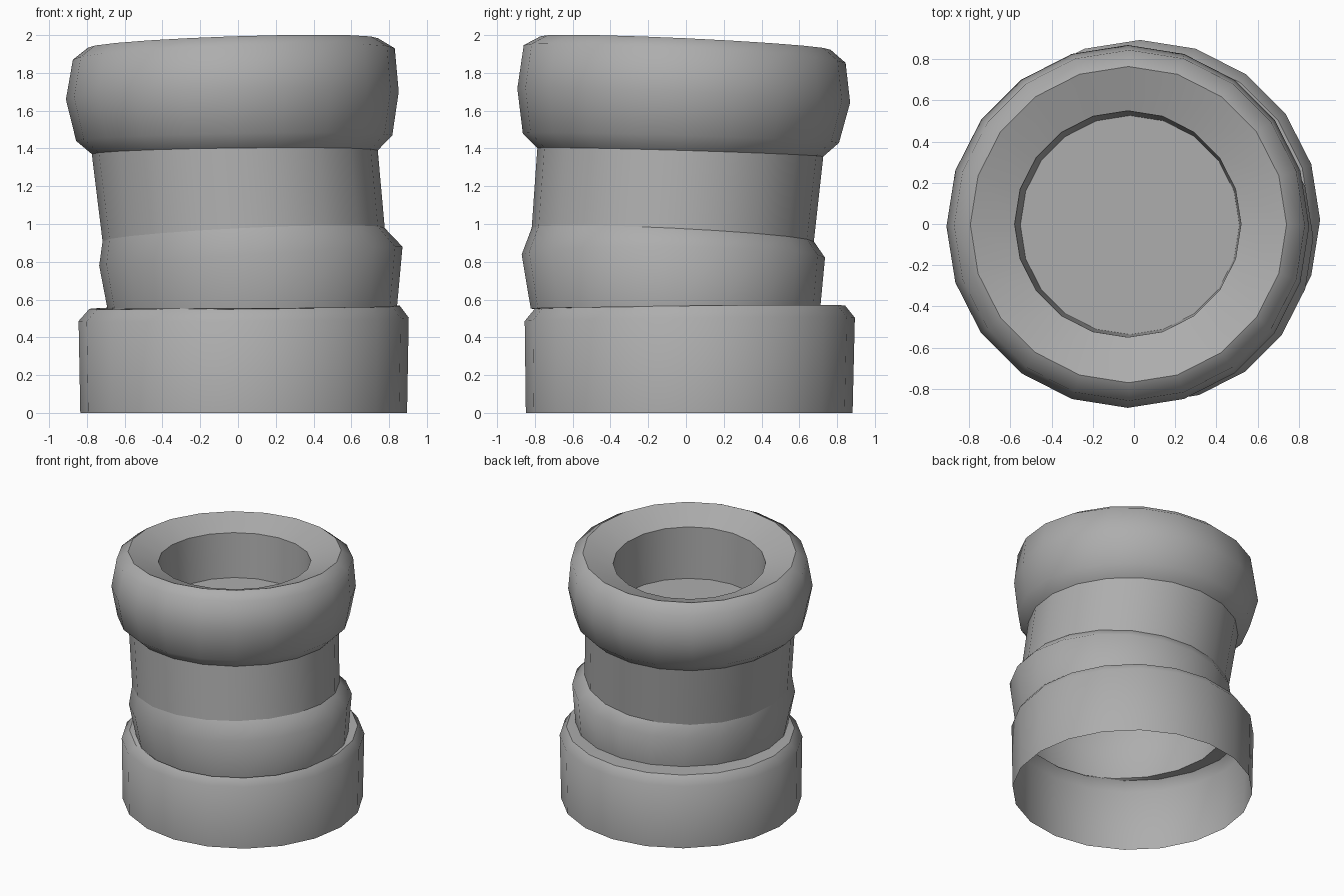
import bpy, bmesh
from math import cos, sin, radians, tau

if "Cube" in bpy.data.objects:
    bpy.data.objects.remove(bpy.data.objects["Cube"])

SIDES = 20

grey = bpy.data.materials.new("grey")
grey.diffuse_color = (0.42, 0.42, 0.42, 1)
grey.use_nodes = True
grey.node_tree.nodes["Principled BSDF"].inputs["Base Color"].default_value = grey.diffuse_color


def loft(name, rings, sharp=(), phase=0, cap_end=False):
    """Skin tilted rings given as (centre x, centre y, z, radius, x slope, y slope)."""
    bm = bmesh.new()
    loops = []
    for cx, cy, z, r, sx, sy in rings:
        loop = []
        for i in range(SIDES):
            a = radians(phase) + tau * i / SIDES
            dx, dy = r * cos(a), r * sin(a)
            loop.append(bm.verts.new((cx + dx, cy + dy, z + sx * dx + sy * dy)))
        loops.append(loop)
    for low, high in zip(loops, loops[1:]):
        for i in range(SIDES):
            j = (i + 1) % SIDES
            bm.faces.new((low[i], low[j], high[j], high[i]))
    if cap_end:
        bm.faces.new(loops[-1])
    for f in bm.faces:
        f.smooth = True
    # Creased rings
    for k in sharp:
        for i in range(SIDES):
            bm.edges.get((loops[k][i], loops[k][(i + 1) % SIDES])).smooth = False
    mesh = bpy.data.meshes.new(name)
    bm.to_mesh(mesh)
    bm.free()
    mesh.materials.append(grey)
    obj = bpy.data.objects.new(name, mesh)
    bpy.context.collection.objects.link(obj)
    return obj


# Rings shared by neighbouring parts
collar_bottom = (0.075, -0.055, 0.56, 0.767, 0.005, 0.01)
collar_top = (0.030, -0.07, 0.943, 0.747, 0.047, -0.048)
neck_top = (-0.017, -0.03, 1.38, 0.757, 0.013, -0.03)

# Base drum, open underneath, with a chamfered shelf reaching the collar
loft("base_drum", [
    (0.03, 0.017, 0.0, 0.865, 0, 0),
    (0.03, 0.02, 0.495, 0.874, 0.01, 0.01),
    (0.035, 0.02, 0.559, 0.822, 0.01, 0.012),
    collar_bottom,
], sharp=[2])

# Lower collar, shifted and tilted, open tube
loft("lower_collar", [
    collar_bottom,
    (0.068, -0.067, 0.83, 0.803, 0.062, -0.01),
    collar_top,
])

# Neck, open tube
loft("neck", [collar_top, neck_top])

# Bulging top ring with dished rim, well and floor
loft("top_ring", [
    neck_top,
    (-0.02, -0.027, 1.455, 0.837, 0.018, -0.03),
    (-0.03, -0.012, 1.68, 0.881, 0.023, -0.042),
    (-0.022, -0.007, 1.90, 0.852, 0.035, -0.055),
    (-0.027, -0.003, 1.958, 0.768, 0.033, -0.046),
    (-0.03, 0.0, 1.875, 0.55, 0.033, -0.046),
    (-0.02, -0.005, 1.50, 0.532, 0.0, 0.0),
], sharp=[4, 5, 6], cap_end=True)
